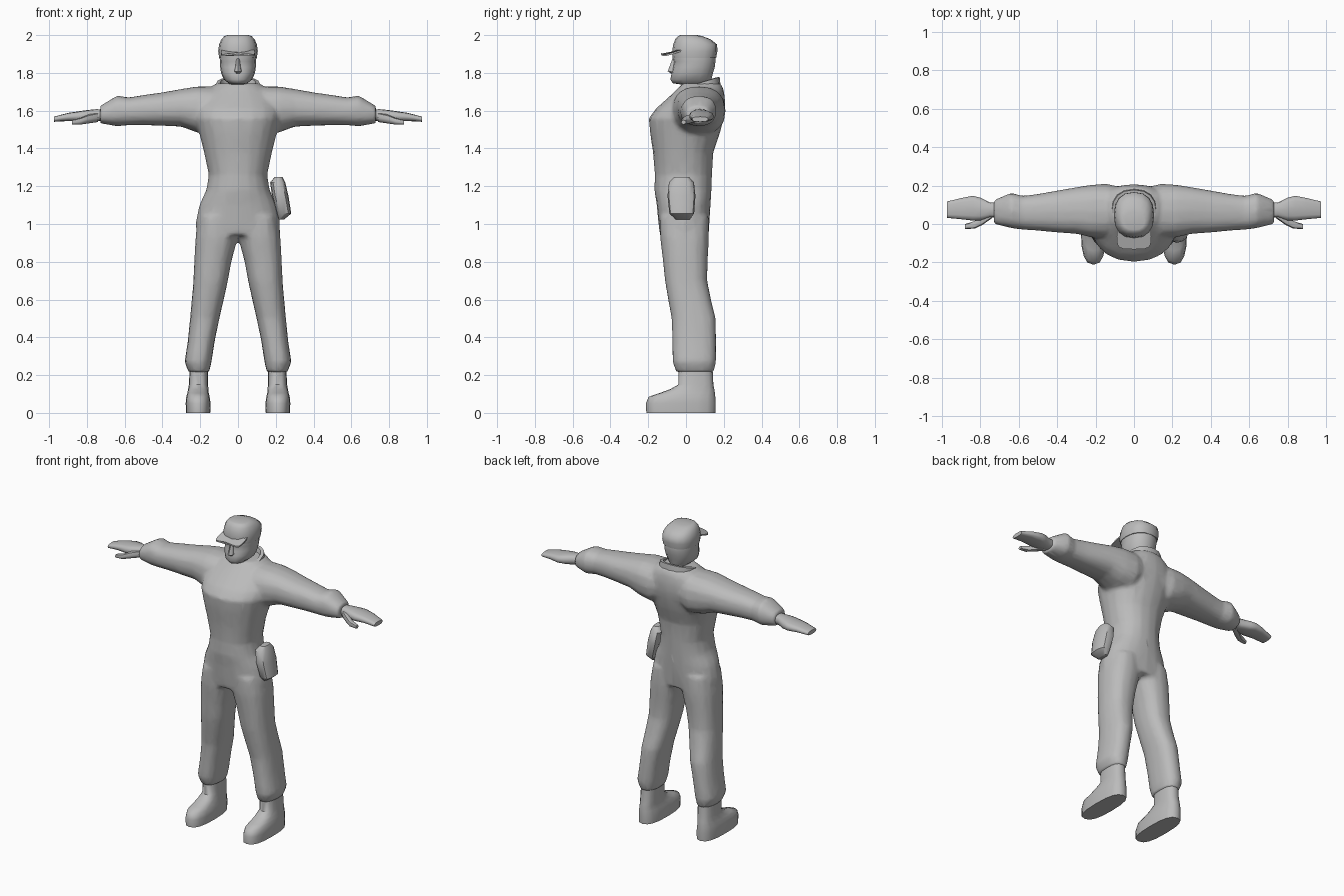
import bpy, bmesh, math

grey = bpy.data.materials.new("plain grey")
grey.diffuse_color = (0.5, 0.5, 0.5, 1)


def loft(bm, rings, axis='Z', sides=16, power=2.4, warp=None, side=1):
    """Skin rounded rings given as (position, a0, a1, b0, b1) along an axis."""
    loops = []
    for t, a0, a1, b0, b1 in rings:
        loop = []
        for i in range(sides):
            w = 2 * math.pi * i / sides
            c, s = math.cos(w), math.sin(w)
            a = (a0 + a1) / 2 + (a1 - a0) / 2 * math.copysign(abs(c) ** (2 / power), c)
            b = (b0 + b1) / 2 + (b1 - b0) / 2 * math.copysign(abs(s) ** (2 / power), s)
            x, y, z = (a, b, t) if axis == 'Z' else (t, a, b)
            if warp:
                z += warp(x, y)
            loop.append(bm.verts.new((x * side, y, z)))
        loops.append(loop)
    for p, q in zip(loops, loops[1:]):
        for i in range(sides):
            j = (i + 1) % sides
            bm.faces.new((p[i], p[j], q[j], q[i]))
    bm.faces.new(loops[0])
    bm.faces.new(loops[-1])


def finish(bm, name, angle=50):
    bmesh.ops.recalc_face_normals(bm, faces=bm.faces)
    me = bpy.data.meshes.new(name)
    bm.to_mesh(me)
    bm.free()
    me.materials.append(grey)
    ob = bpy.data.objects.new(name, me)
    bpy.context.collection.objects.link(ob)
    bpy.ops.object.select_all(action='DESELECT')
    ob.select_set(True)
    bpy.context.view_layer.objects.active = ob
    bpy.ops.object.shade_smooth_by_angle(angle=math.radians(angle))
    return ob


def part(name, rings, angle=50, **kw):
    bm = bmesh.new()
    loft(bm, rings, **kw)
    return finish(bm, name, angle)


def sym(*rows):
    """Rings centred on x = 0 from (z, half width, y0, y1)."""
    return [(z, -w, w, y0, y1) for z, w, y0, y1 in rows]


# Overalls: torso, sleeves and trouser legs fused into one skin
body = bmesh.new()
loft(body, sym((.94, .222, -.138, .12), (1.02, .222, -.148, .125), (1.10, .205, -.155, .13),
               (1.18, .168, -.168, .135), (1.26, .155, -.165, .138), (1.38, .18, -.175, .145),
               (1.48, .205, -.19, .18), (1.56, .225, -.197, .2), (1.61, .225, -.16, .207),
               (1.66, .205, -.105, .207), (1.71, .165, -.05, .2), (1.745, .115, -.02, .185)),
     power=2.2, sides=20)
arm = [(.06, -.04, .19, 1.52, 1.70), (.14, -.075, .21, 1.47, 1.728), (.22, -.07, .205, 1.485, 1.728),
       (.30, -.052, .192, 1.515, 1.715), (.40, -.045, .175, 1.52, 1.697),
       (.50, -.035, .157, 1.523, 1.683), (.58, -.03, .147, 1.523, 1.67),
       (.64, -.022, .163, 1.517, 1.68), (.73, .0, .125, 1.533, 1.625)]
leg = [(1.04, .01, .205, -.14, .12), (.93, .0, .225, -.138, .122), (.8, .035, .232, -.122, .115),
       (.7, .053, .236, -.112, .113), (.6, .075, .245, -.095, .133), (.5, .098, .254, -.077, .158),
       (.38, .123, .266, -.073, .16), (.27, .14, .283, -.072, .16), (.215, .152, .262, -.052, .147)]
for s in (1, -1):
    loft(body, arm, axis='X', side=s)
    loft(body, leg, side=s)
overalls = finish(body, "overalls")
m = overalls.modifiers.new("fuse", 'REMESH')
m.mode, m.voxel_size, m.use_smooth_shade = 'VOXEL', .013, True
m = overalls.modifiers.new("soften", 'SMOOTH')
m.factor, m.iterations = .5, 4
m = overalls.modifiers.new("simplify", 'DECIMATE')
m.ratio = .25

# Collar: tilted ring, low in front and high at the back
part("collar", sym((1.66, .125, -.04, .185), (1.725, .115, -.045, .178), (1.728, .095, -.03, .16),
                   (1.69, .085, -.02, .15)), warp=lambda x, y: .3 * y, power=2.3)

# Head with neck and nose
part("head", sym((1.66, .06, .0, .125), (1.735, .065, .0, .13), (1.745, .05, -.07, .13),
                 (1.765, .075, -.083, .135), (1.80, .09, -.076, .143), (1.83, .094, -.07, .152),
                 (1.86, .096, -.064, .156), (1.88, .097, -.072, .157), (1.92, .095, -.06, .15)),
     power=2.2)
part("nose", sym((1.797, .012, -.08, -.04), (1.808, .02, -.097, -.04), (1.835, .014, -.087, -.04),
                 (1.875, .01, -.072, -.04)), sides=8, power=2)

# Cap crown and peak
part("cap", sym((1.88, .1, -.07, .16), (1.915, .105, -.073, .166), (1.95, .1, -.068, .165),
                (1.978, .088, -.057, .13), (1.995, .072, -.042, .085), (2.0, .055, -.03, .06)),
     power=2.4)
part("cap_peak", sym((1.9, .09, -.132, .0), (1.909, .09, -.132, .0)), power=4,
     warp=lambda x, y: .3 * (y + .132) - 2.5 * x * x)

# Boots and hands, one per side
boot = [(0, .147, .275, -.21, .155), (.05, .145, .277, -.212, .157), (.085, .15, .274, -.198, .155),
        (.105, .155, .268, -.14, .153), (.125, .157, .264, -.085, .15), (.15, .158, .26, -.04, .145),
        (.25, .16, .255, -.04, .14)]
palm = [(.70, .03, .11, 1.55, 1.605), (.75, .035, .112, 1.543, 1.608), (.80, .018, .137, 1.54, 1.603),
        (.84, .018, .147, 1.542, 1.597), (.90, .025, .135, 1.545, 1.588), (.975, .032, .117, 1.541, 1.568)]
thumb = [(.74, .03, .075, 1.54, 1.59), (.79, -.005, .045, 1.533, 1.58), (.83, -.024, .015, 1.527, 1.563),
         (.88, -.026, .0, 1.527, 1.55)]
for s, label in ((1, "left"), (-1, "right")):
    part(label + "_boot", boot, side=s, power=2.6)
    bm = bmesh.new()
    loft(bm, palm, axis='X', sides=12, power=2.8, side=s)
    loft(bm, thumb, axis='X', sides=8, side=s)
    finish(bm, label + "_hand")

# Pouch leaning on the hip
part("hip_pouch", [(1.025, .215, .245, -.055, .02), (1.055, .205, .282, -.088, .043),
                   (1.15, .18, .267, -.098, .05), (1.22, .17, .25, -.09, .042),
                   (1.25, .195, .235, -.06, .015)], sides=12, power=2.8, angle=40)
